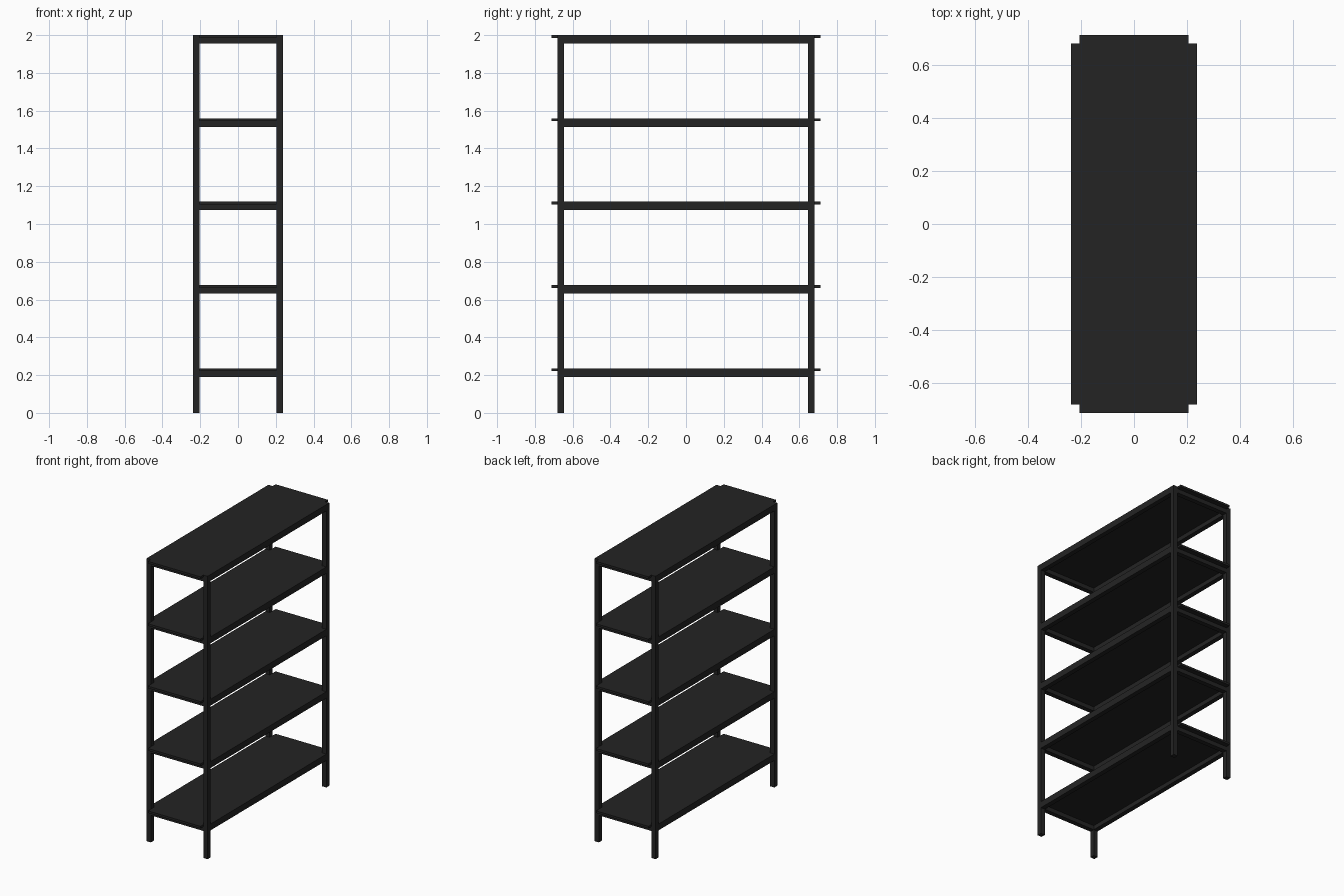
import bpy

if "Cube" in bpy.data.objects:
    bpy.data.objects.remove(bpy.data.objects["Cube"])

# Overall dimensions
HX, HY, H = 0.238, 0.68, 2.0      # outer half width, half length, height
T = 0.033                         # post and rail thickness
RAIL_H = 0.045                    # rail height
PANEL_T = 0.015                   # shelf panel thickness
OVER = 0.713                      # half length of the overhanging panels
SHELF_TOPS = [0.236 + i * 0.441 for i in range(5)]

metal = bpy.data.materials.new("matte black")
metal.diffuse_color = (0.0175, 0.0175, 0.0175, 1.0)
metal.use_nodes = True
metal.node_tree.nodes["Principled BSDF"].inputs["Base Color"].default_value = metal.diffuse_color


def box(name, x0, x1, y0, y1, z0, z1):
    v = [(x, y, z) for x in (x0, x1) for y in (y0, y1) for z in (z0, z1)]
    f = [(0, 1, 3, 2), (4, 6, 7, 5), (0, 4, 5, 1),
         (2, 3, 7, 6), (0, 2, 6, 4), (1, 5, 7, 3)]
    me = bpy.data.meshes.new(name)
    me.from_pydata(v, [], f)
    me.materials.append(metal)
    ob = bpy.data.objects.new(name, me)
    bpy.context.collection.objects.link(ob)
    return ob


def span(side, outer):
    """Interval of thickness T ending at the outer face on one side."""
    return sorted((side * outer, side * (outer - T)))


# Corner posts
for sx in (-1, 1):
    for sy in (-1, 1):
        box("corner_post", *span(sx, HX), *span(sy, HY), 0, H)

# Shelves: panel overhanging both ends, on a frame of rails
for i, top in enumerate(SHELF_TOPS):
    top = min(top, H)
    box(f"shelf_panel_{i + 1}", -HX + T, HX - T, -OVER, OVER, top - PANEL_T, top)
    for s in (-1, 1):
        box(f"long_rail_{i + 1}", *span(s, HX), -HY + T, HY - T, top - RAIL_H, top)
        box(f"end_rail_{i + 1}", -HX + T, HX - T, *span(s, HY),
            top - RAIL_H, top - PANEL_T)
